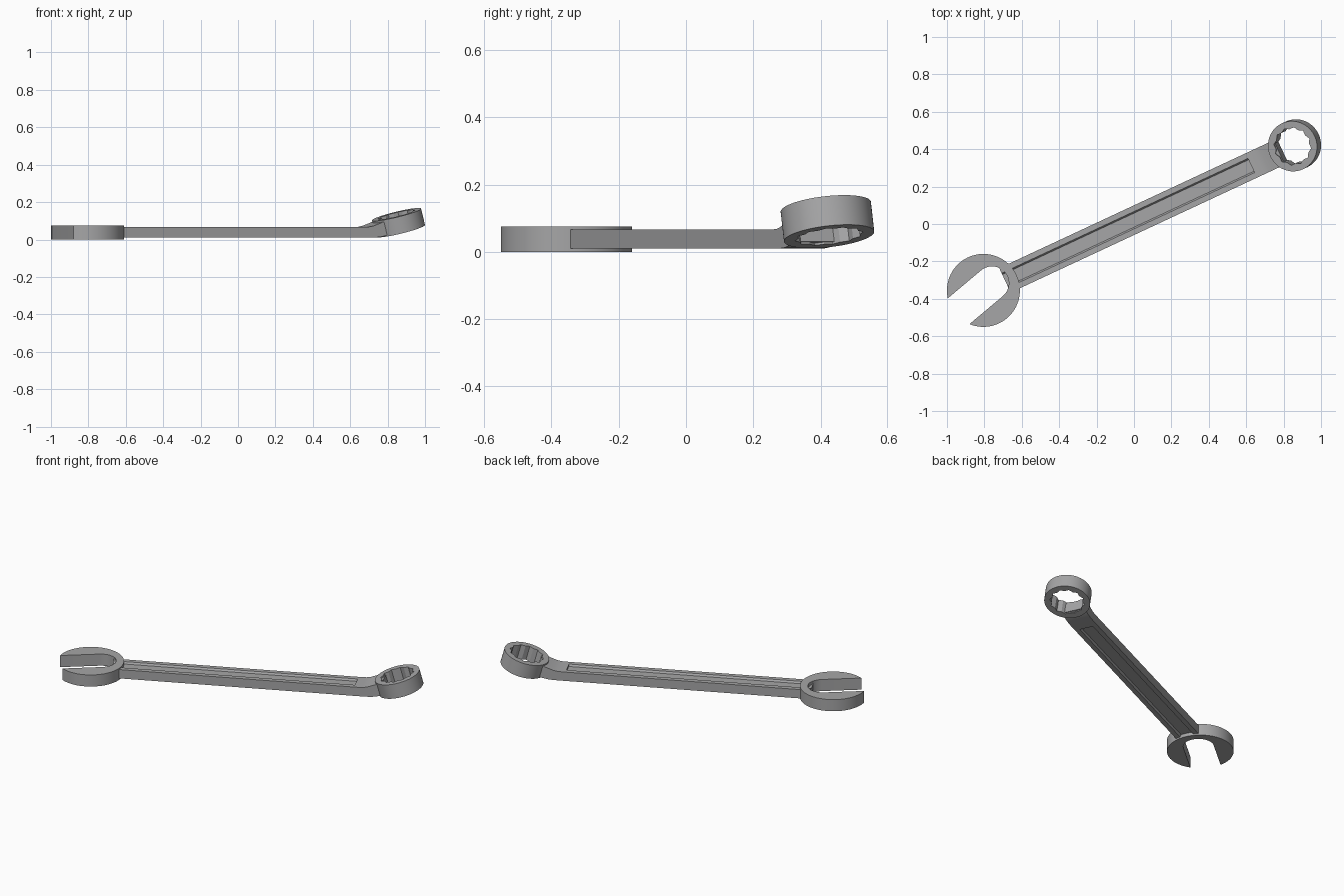
import bpy, bmesh, math
from mathutils import Matrix, Vector

if "Cube" in bpy.data.objects:
    bpy.data.objects.remove(bpy.data.objects["Cube"])

steel = bpy.data.materials.new("steel grey")
steel.diffuse_color = (0.38, 0.38, 0.385, 1)
steel.use_nodes = True
steel.node_tree.nodes["Principled BSDF"].inputs["Base Color"].default_value = steel.diffuse_color

# Handle frame: origin at the open jaw centre, x runs along the handle
FRAME = Matrix.Translation((-0.805, -0.355, 0)) @ Matrix.Rotation(math.radians(25), 4, 'Z')


def arc(cx, cy, r, a0, a1, n):
    """Points on an arc, angles in degrees."""
    return [(cx + r * math.cos(math.radians(a0 + (a1 - a0) * i / n)),
             cy + r * math.sin(math.radians(a0 + (a1 - a0) * i / n))) for i in range(n + 1)]


def loft(name, bottom, top, matrix):
    """Solid between two matching outlines of 3D points."""
    bm = bmesh.new()
    a = [bm.verts.new(p) for p in bottom]
    b = [bm.verts.new(p) for p in top]
    n = len(a)
    bm.faces.new(a[::-1])
    bm.faces.new(b)
    for i in range(n):
        j = (i + 1) % n
        bm.faces.new((a[i], a[j], b[j], b[i]))
    return finish(name, bm, matrix)


def finish(name, bm, matrix):
    bm.transform(matrix)
    bmesh.ops.recalc_face_normals(bm, faces=bm.faces)
    mesh = bpy.data.meshes.new(name)
    bm.to_mesh(mesh)
    bm.free()
    mesh.materials.append(steel)
    ob = bpy.data.objects.new(name, mesh)
    bpy.context.collection.objects.link(ob)
    return ob


# Open jaw: disc with a round-bottomed slot, turned 15 degrees to the handle
R, SLOT = 0.195, 0.09
half = 180 - math.degrees(math.asin(SLOT / R))
outline = arc(0, 0, R, -half, half, 64) + arc(0.06, 0, SLOT, 90, -90, 20)
jaw = loft("open_jaw", [(x, y, 0) for x, y in outline], [(x, y, 0.075) for x, y in outline],
           FRAME @ Matrix.Rotation(math.radians(15), 4, 'Z'))

# Handle: side profile with the raised neck, extruded across its width
WIDTH = 0.072
profile = [(0.127, 0.01), (1.65, 0.01), (1.69, 0.013), (1.72, 0.019), (1.765, 0.031),
           (1.745, 0.102), (1.715, 0.095), (1.685, 0.084), (1.655, 0.073), (1.63, 0.068),
           (1.60, 0.067), (0.127, 0.067)]
handle = loft("handle", [(x, -WIDTH, z) for x, z in profile], [(x, WIDTH, z) for x, z in profile], FRAME)

# Long recesses with sloped walls, on the top and the underside
MID, FLOOR, OUT = 0.0385, 0.0165, 0.0405
for side, label in ((1, "top"), (-1, "bottom")):
    def section(x):
        return [(x, v, MID + side * h) for v, h in
                ((-0.034, FLOOR), (0.034, FLOOR), (0.05, OUT), (-0.05, OUT))]
    cutter = loft(label + "_recess_cutter", section(0.05), section(1.58), FRAME)
    cutter.hide_render = True
    cutter.hide_viewport = False
    mod = handle.modifiers.new(label + "_recess", 'BOOLEAN')
    mod.operation, mod.solver, mod.object = 'DIFFERENCE', 'EXACT', cutter
bpy.context.view_layer.update()
baked = bpy.data.meshes.new_from_object(handle.evaluated_get(bpy.context.evaluated_depsgraph_get()))
handle.modifiers.clear()
handle.data = baked
for ob in list(bpy.data.objects):
    if ob.name.endswith("cutter"):
        bpy.data.objects.remove(ob)

# Ring end: round outside, twelve-point hole, tilted up by 15 degrees
RING, POINT, THICK, STEPS = 0.135, 0.103, 0.0455, 72
VALLEY = POINT * math.cos(math.radians(30)) / math.cos(math.radians(15))
corners = []
for k in range(24):
    r = VALLEY if k % 2 else POINT
    corners.append(Vector((r * math.cos(math.radians(15 * k)), r * math.sin(math.radians(15 * k)))))
bm = bmesh.new()
loops = []
for i in range(STEPS):
    a = 2 * math.pi * i / STEPS
    k, t = i // 3, (i % 3) / 3
    p = corners[k].lerp(corners[(k + 1) % 24], t)
    o = Vector((RING * math.cos(a), RING * math.sin(a)))
    loops.append([bm.verts.new((q.x, q.y, z)) for q, z in
                  ((o, -THICK), (o, THICK), (p, THICK), (p, -THICK))])
for i in range(STEPS):
    a, b = loops[i], loops[(i + 1) % STEPS]
    for j in range(4):
        m = (j + 1) % 4
        bm.faces.new((a[j], b[j], b[m], a[m]))
ring = finish("ring_end", bm, FRAME @ Matrix.Translation((1.835, 0, 0.09))
              @ Matrix.Rotation(math.radians(-15), 4, 'Y'))

# Smooth the round walls, keep the edges sharp
bpy.ops.object.select_all(action='DESELECT')
for ob in (jaw, handle, ring):
    ob.select_set(True)
bpy.context.view_layer.objects.active = handle
bpy.ops.object.shade_smooth_by_angle(angle=math.radians(25))
